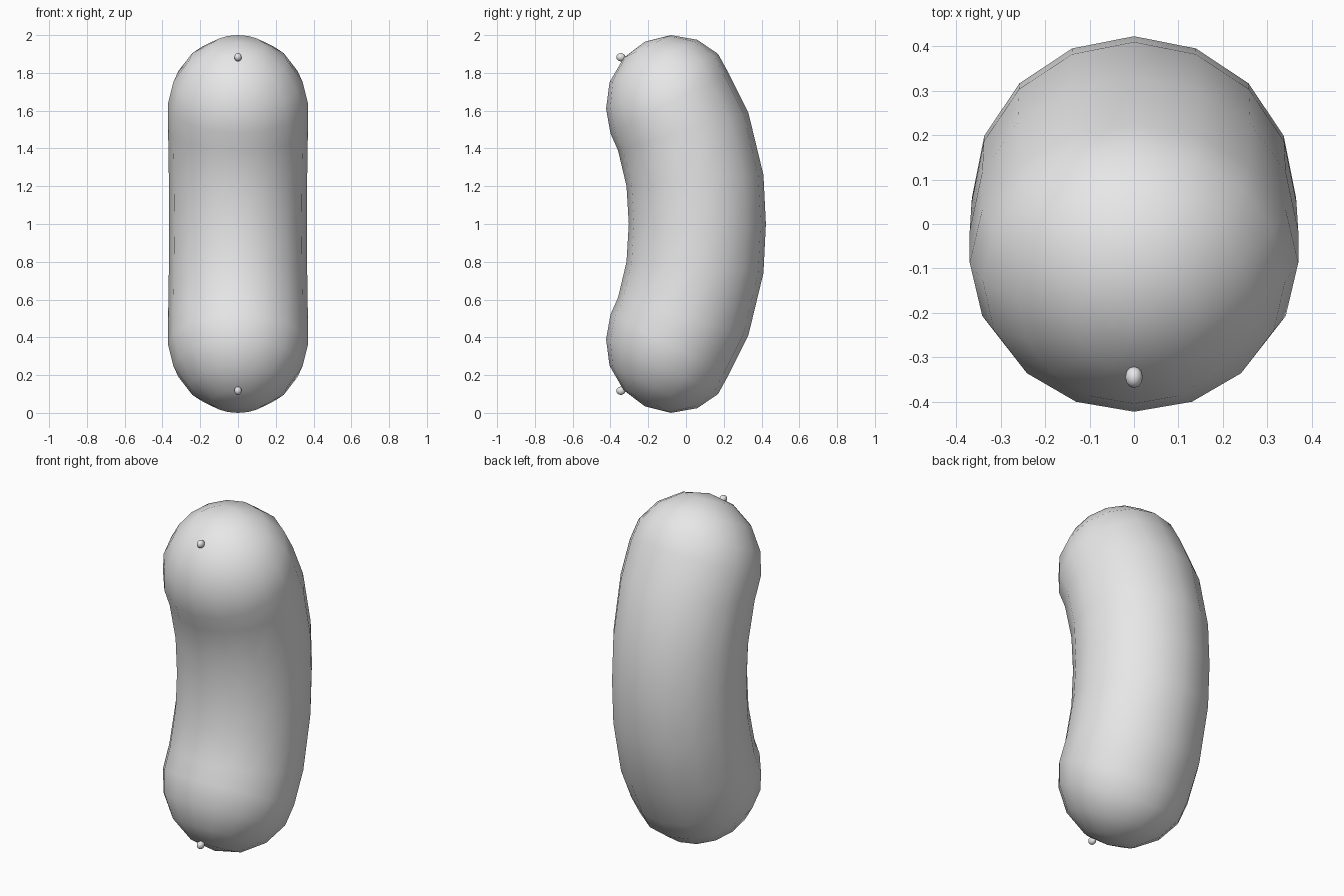
import bpy, bmesh, math
from mathutils import Vector

cube = bpy.data.objects.get("Cube")
if cube:
    bpy.data.objects.remove(cube)

grey = bpy.data.materials.new("light_grey")
grey.use_nodes = True
grey.diffuse_color = (0.8, 0.8, 0.8, 1)
grey.node_tree.nodes["Principled BSDF"].inputs["Base Color"].default_value = (0.8, 0.8, 0.8, 1)

SIDES = 16
# Upper-half rings: front y, front z, back y, back z, half width
UPPER = [
    (-0.33, 1.88, -0.08, 2.00, 0.141),
    (-0.405, 1.75, 0.06, 1.975, 0.261),
    (-0.423, 1.61, 0.17, 1.90, 0.341),
    (-0.40, 1.48, 0.225, 1.80, 0.37),
    (-0.36, 1.39, 0.33, 1.59, 0.37),
    (-0.315, 1.20, 0.41, 1.26, 0.366),
]
MIDDLE = (-0.303, 1.0, 0.423, 1.0, 0.365)
POLE = Vector((0, -0.218, 1.965))


def finish(bm, name):
    bmesh.ops.recalc_face_normals(bm, faces=bm.faces)
    mesh = bpy.data.meshes.new(name)
    bm.to_mesh(mesh)
    bm.free()
    mesh.materials.append(grey)
    for p in mesh.polygons:
        p.use_smooth = True
    obj = bpy.data.objects.new(name, mesh)
    bpy.context.collection.objects.link(obj)
    return obj


def flip(row):
    fy, fz, by, bz, w = row
    return (fy, 2 - fz, by, 2 - bz, w)


def add_ring(bm, row):
    fy, fz, by, bz, w = row
    front, back = Vector((0, fy, fz)), Vector((0, by, bz))
    centre, reach = (front + back) / 2, (back - front) / 2
    side = Vector((w, 0, 0))
    angles = [math.tau * i / SIDES for i in range(SIDES)]
    return [bm.verts.new(centre + reach * math.cos(a) + side * math.sin(a)) for a in angles]


# Curved body: rings lofted from the top cap to the mirrored bottom cap
bm = bmesh.new()
rows = UPPER + [MIDDLE] + [flip(r) for r in reversed(UPPER)]
rings = [add_ring(bm, r) for r in rows]
for a, b in zip(rings, rings[1:]):
    for i in range(SIDES):
        j = (i + 1) % SIDES
        bm.faces.new((a[i], a[j], b[j], b[i]))
for ring, z in ((rings[0], POLE.z), (rings[-1], 2 - POLE.z)):
    tip = bm.verts.new((0, POLE.y, z))
    for i in range(SIDES):
        bm.faces.new((ring[i], ring[(i + 1) % SIDES], tip))
finish(bm, "curved_body")

# Small round knobs near both ends of the front
for name, z in (("upper_knob", 1.883), ("lower_knob", 0.117)):
    bm = bmesh.new()
    bmesh.ops.create_uvsphere(bm, u_segments=12, v_segments=8, radius=0.022)
    knob = finish(bm, name)
    knob.location = (0, -0.345, z)
    knob.scale = (0.9, 1.1, 1)
